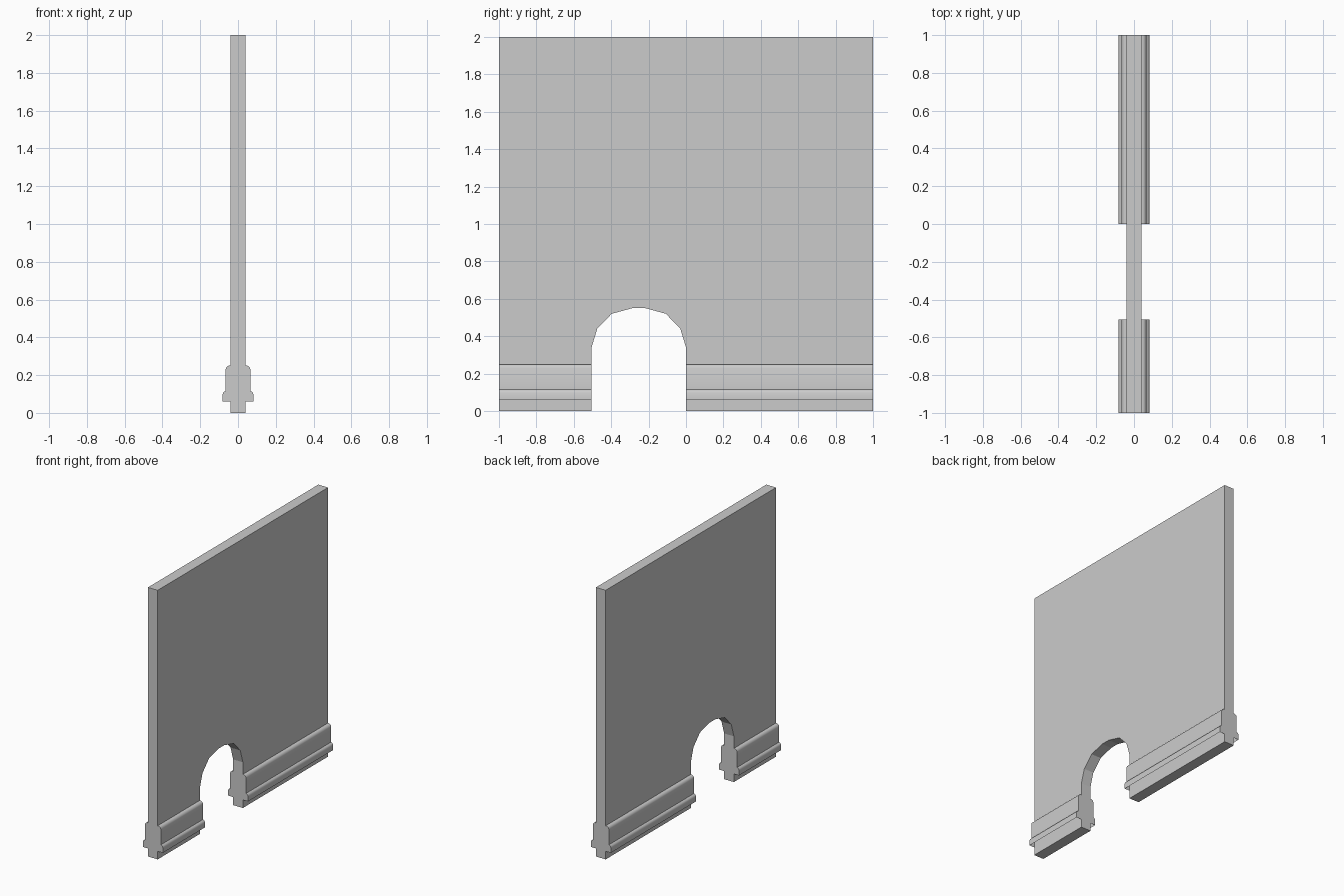
import bpy, bmesh, math

if "Cube" in bpy.data.objects:
    bpy.data.objects.remove(bpy.data.objects["Cube"])


def finish(name, bm):
    bmesh.ops.recalc_face_normals(bm, faces=bm.faces)
    mesh = bpy.data.meshes.new(name)
    bm.to_mesh(mesh)
    bm.free()
    obj = bpy.data.objects.new(name, mesh)
    bpy.context.collection.objects.link(obj)
    return obj


# Wall panel with the arched opening, extruded through its thickness
ARCH_L, ARCH_R, MID = -0.505, 0.0, -0.2525
half_arch = [(0.2525, 0), (0.2525, 0.34), (0.222, 0.44), (0.145, 0.52), (0.035, 0.55)]
arch = [(MID - w, z) for w, z in half_arch] + [(MID + w, z) for w, z in reversed(half_arch)]
outline = [(-1, 0)] + arch + [(1, 0), (1, 2), (-1, 2)]

bm = bmesh.new()
face = bm.faces.new([bm.verts.new((-0.04, y, z)) for y, z in outline])
ext = bmesh.ops.extrude_face_region(bm, geom=[face])
moved = [v for v in ext["geom"] if isinstance(v, bmesh.types.BMVert)]
bmesh.ops.translate(bm, verts=moved, vec=(0.08, 0, 0))
finish("wall_panel", bm)

# Skirting moulding profile (x, z), from the wall outwards and down, open underneath
PROFILE = [(0.04, 0.25), (0.05, 0.25), (0.061, 0.243), (0.066, 0.23), (0.066, 0.115),
           (0.077, 0.11), (0.082, 0.098), (0.082, 0.06)]


def skirting(name, y0, y1, side):
    bm = bmesh.new()
    rings = [[bm.verts.new((side * x, y, z)) for x, z in PROFILE] for y in (y0, y1)]
    for i in range(len(PROFILE) - 1):
        a, b = rings
        bm.faces.new((a[i], a[i + 1], b[i + 1], b[i]))
    # end caps reach back to the wall
    for ring, y in zip(rings, (y0, y1)):
        bm.faces.new(ring + [bm.verts.new((side * 0.04, y, 0.06))])
    obj = finish(name, bm)
    bpy.ops.object.select_all(action='DESELECT')
    obj.select_set(True)
    bpy.context.view_layer.objects.active = obj
    bpy.ops.object.shade_smooth_by_angle(angle=math.radians(50))


# Skirting on both faces, either side of the opening
for side, label in ((-1, "left"), (1, "right")):
    skirting(f"skirting_front_{label}", -1, ARCH_L, side)
    skirting(f"skirting_back_{label}", ARCH_R, 1, side)
